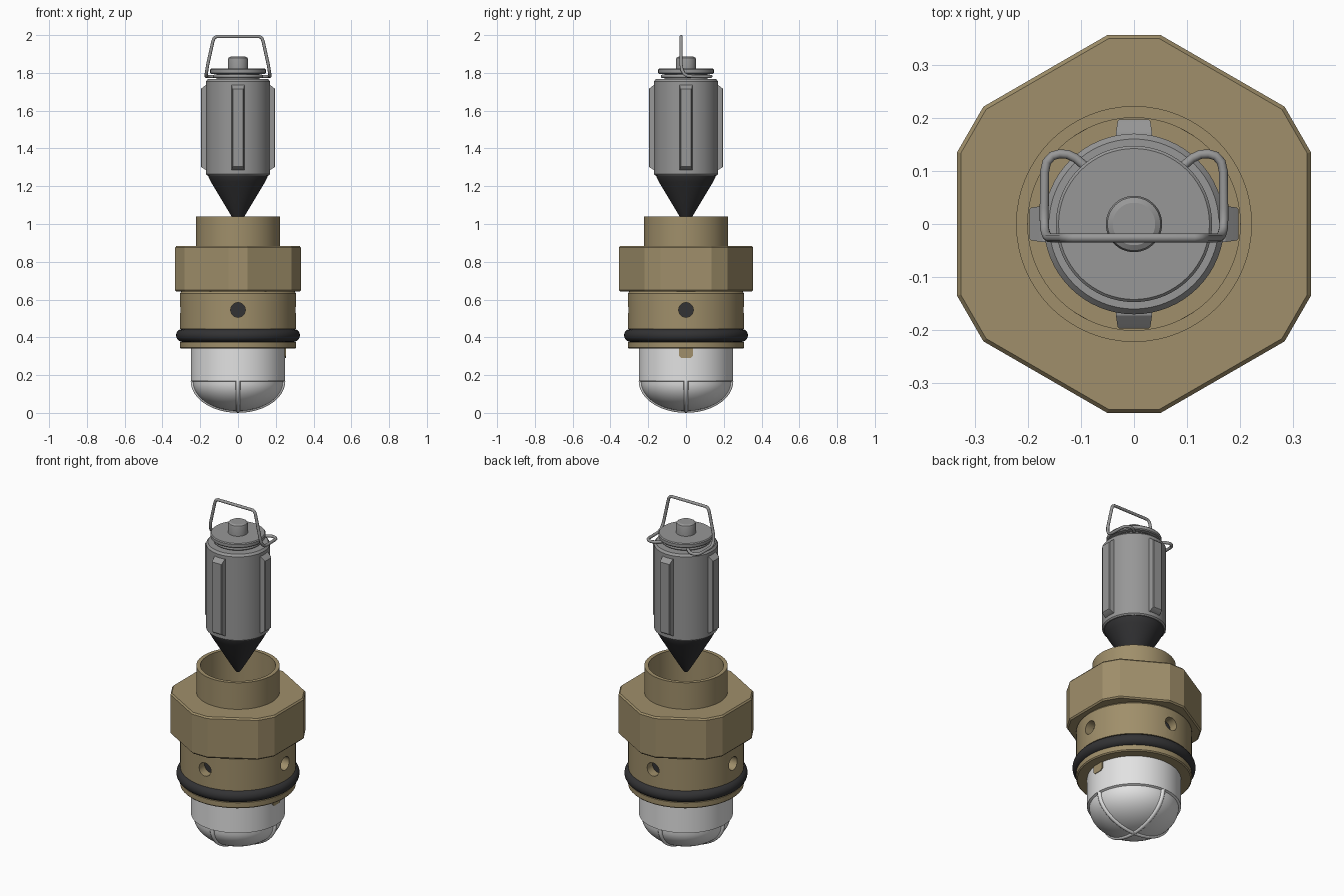
import bpy, bmesh, math
from mathutils import Matrix, Vector

if "Cube" in bpy.data.objects:
    bpy.data.objects.remove(bpy.data.objects["Cube"])


def material(name, rgb):
    m = bpy.data.materials.new(name)
    m.diffuse_color = (*rgb, 1)
    m.use_nodes = True
    m.node_tree.nodes["Principled BSDF"].inputs["Base Color"].default_value = m.diffuse_color
    return m


BRASS = material("brass", (0.35, 0.275, 0.145))
GREY = material("grey_metal", (0.31, 0.31, 0.31))
WHITE = material("white_plastic", (0.76, 0.76, 0.76))
DARK = material("dark_rubber", (0.032, 0.032, 0.034))


def finish(bm, name, mat, angle=30):
    bmesh.ops.remove_doubles(bm, verts=bm.verts, dist=1e-5)
    bmesh.ops.recalc_face_normals(bm, faces=bm.faces)
    me = bpy.data.meshes.new(name)
    bm.to_mesh(me)
    bm.free()
    me.materials.append(mat)
    for p in me.polygons:
        p.use_smooth = True
    me.set_sharp_from_angle(angle=math.radians(angle))
    ob = bpy.data.objects.new(name, me)
    bpy.context.collection.objects.link(ob)
    return ob


def loft(bm, rings, closed=False):
    # skin between successive rings of points
    loops = [[bm.verts.new(p) for p in r] for r in rings]
    pairs = list(zip(loops, loops[1:]))
    if closed:
        pairs.append((loops[-1], loops[0]))
    n = len(loops[0])
    for a, b in pairs:
        for i in range(n):
            j = (i + 1) % n
            bm.faces.new((a[i], a[j], b[j], b[i]))


def lathe(name, mat, profile, closed=False, seg=64):
    bm = bmesh.new()
    rings = [[(r * math.cos(math.tau * i / seg), r * math.sin(math.tau * i / seg), z)
              for i in range(seg)] for r, z in profile]
    loft(bm, rings, closed)
    bmesh.ops.dissolve_degenerate(bm, dist=1e-6, edges=bm.edges)
    return finish(bm, name, mat)


def torus(name, mat, big, small, z, flat=1.0):
    pts = [(big + small * math.cos(math.tau * k / 20),
            z + flat * small * math.sin(math.tau * k / 20)) for k in range(20)]
    return lathe(name, mat, pts, closed=True)


def wire(name, mat, points, radius, cyclic=False):
    cu = bpy.data.curves.new(name, 'CURVE')
    cu.dimensions = '3D'
    cu.bevel_depth = radius
    cu.bevel_resolution = 3
    cu.use_fill_caps = True
    sp = cu.splines.new('POLY')
    sp.points.add(len(points) - 1)
    for p, co in zip(sp.points, points):
        p.co = (*co, 1)
    sp.use_cyclic_u = cyclic
    cu.materials.append(mat)
    ob = bpy.data.objects.new(name, cu)
    bpy.context.collection.objects.link(ob)
    bpy.ops.object.select_all(action='DESELECT')
    ob.select_set(True)
    bpy.context.view_layer.objects.active = ob
    bpy.ops.object.convert(target='MESH')
    for p in ob.data.polygons:
        p.use_smooth = True
    ob.data.set_sharp_from_angle(angle=math.radians(50))
    return ob


def turned(quarter):
    return Matrix.Rotation(math.pi / 2 * quarter, 4, 'Z')


# white base cup and its dome
lathe("base_cup", WHITE, [(0.0, 0.35), (0.25, 0.35), (0.25, 0.17), (0.238, 0.165)]
      + [(0.238 * math.cos(a), 0.165 - 0.155 * math.sin(a))
         for a in [math.pi / 2 * k / 16 for k in range(1, 17)]])

# crossing ribs over the dome
for q in range(2):
    path = [(0.239 * math.cos(a), 0, 0.17 - 0.158 * math.sin(a))
            for a in [math.pi * k / 40 for k in range(41)]]
    wire(f"dome_rib_{q + 1}", WHITE, [turned(q) @ Vector(p) for p in path], 0.012)

# brass housing with open socket on top
housing = lathe("housing", BRASS, [
    (0, 0.34), (0.302, 0.34), (0.308, 0.346), (0.308, 0.375), (0.285, 0.375),
    (0.285, 0.445), (0.308, 0.445), (0.308, 0.632), (0.3, 0.642), (0.3, 0.66),
    (0.222, 0.66), (0.222, 1.04), (0.2, 1.04), (0.2, 0.38), (0, 0.38)])

# four side holes with dark ends
for q in range(4):
    side = turned(q) @ Matrix.Translation((0.29, 0, 0.545)) @ Matrix.Rotation(math.pi / 2, 4, 'Y')
    bm = bmesh.new()
    bmesh.ops.create_cone(bm, cap_ends=True, segments=24, radius1=0.039, radius2=0.039,
                          depth=0.14, matrix=side)
    cutter = finish(bm, "hole_cutter", BRASS)
    mod = housing.modifiers.new("hole", 'BOOLEAN')
    mod.operation = 'DIFFERENCE'
    mod.object = cutter
    mod.solver = 'EXACT'
    bpy.context.view_layer.objects.active = housing
    bpy.ops.object.modifier_apply(modifier=mod.name)
    bpy.data.objects.remove(cutter)
    bm = bmesh.new()
    bmesh.ops.create_cone(bm, cap_ends=True, segments=24, radius1=0.039, radius2=0.039, depth=0.03,
                          matrix=side @ Matrix.Translation((0, 0, -0.05)))
    finish(bm, f"hole_plug_{q + 1}", DARK)
housing.data.set_sharp_from_angle(angle=math.radians(30))

# locking tab on the cup
bm = bmesh.new()
tab = [(-0.036, 0.35), (0.036, 0.35), (0.036, 0.302), (0.024, 0.29), (-0.024, 0.29), (-0.036, 0.302)]
face = bm.faces.new([bm.verts.new((0.24, y, z)) for y, z in tab])
out = bmesh.ops.extrude_face_region(bm, geom=[face])
bmesh.ops.translate(bm, vec=(0.013, 0, 0),
                    verts=[v for v in out["geom"] if isinstance(v, bmesh.types.BMVert)])
finish(bm, "locking_tab", BRASS)

# seal ring
torus("seal_ring", DARK, 0.294, 0.034, 0.41)


# hexagonal nut with clipped corners
def nut_ring(inset, z):
    pts = []
    for k in range(6):
        a = math.pi / 3 * k
        for s in (-1, 1):
            p = Matrix.Rotation(a, 3, 'Z') @ Vector((0.333 - inset, s * (0.135 - inset * 0.27), z))
            pts.append(p)
    return pts


def nut_bore(z):
    return [Vector((p.x, p.y, 0)).normalized() * 0.215 + Vector((0, 0, z)) for p in nut_ring(0, 0)]


bm = bmesh.new()
loft(bm, [nut_bore(0.642), nut_ring(0.007, 0.642), nut_ring(0, 0.65), nut_ring(0, 0.875),
          nut_ring(0.007, 0.884), nut_bore(0.884)], closed=True)
finish(bm, "clipped_nut", BRASS, 10)

# dark pointed tip
lathe("pointed_tip", DARK, [(0, 1.27), (0.16, 1.27), (0.157, 1.25), (0.143, 1.222),
                            (0.037, 1.045), (0.012, 1.006), (0, 1.002)])

# grey capsule with neck, cap and knob
lathe("capsule", GREY, [(0, 1.258), (0.163, 1.258), (0.17, 1.265), (0.17, 1.755), (0.16, 1.767),
                        (0.115, 1.767), (0.115, 1.8), (0, 1.8)])
lathe("cap_disc", GREY, [(0, 1.795), (0.142, 1.795), (0.147, 1.8), (0.147, 1.817),
                         (0.142, 1.822), (0, 1.822)])
lathe("cap_knob", GREY, [(0.053, 1.81), (0.053, 1.872), (0.05, 1.88), (0.04, 1.886), (0, 1.886)], seg=48)

# four tapered fins
for q in range(4):
    bm = bmesh.new()
    rings = [[turned(q) @ Vector((x, y, z)) for y, z in ((-w, lo), (w, lo), (w, hi), (-w, hi))]
             for x, w, lo, hi in ((0.155, 0.035, 1.283, 1.738), (0.172, 0.034, 1.287, 1.735),
                                  (0.193, 0.031, 1.3, 1.718), (0.197, 0.027, 1.304, 1.714))]
    loft(bm, rings)
    bmesh.ops.holes_fill(bm, edges=bm.edges, sides=4)
    finish(bm, f"fin_{q + 1}", GREY, 25)

# wire ring round the neck and the bail handle hooked into it
torus("neck_wire", GREY, 0.124, 0.009, 1.782)
half = [(0.113, -0.026, 1.992), (0.122, -0.026, 1.988), (0.129, -0.026, 1.979), (0.134, -0.026, 1.962),
        (0.16, -0.026, 1.845), (0.165, -0.021, 1.815), (0.168, -0.01, 1.795), (0.169, 0.008, 1.784),
        (0.169, 0.03, 1.782), (0.168, 0.1, 1.782), (0.164, 0.117, 1.782), (0.154, 0.128, 1.782),
        (0.14, 0.132, 1.782), (0.125, 0.131, 1.782), (0.11, 0.124, 1.782), (0.09, 0.107, 1.782),
        (0.076, 0.092, 1.782)]
wire("bail_handle", GREY, [(-x, y, z) for x, y, z in reversed(half)] + half, 0.0085)
